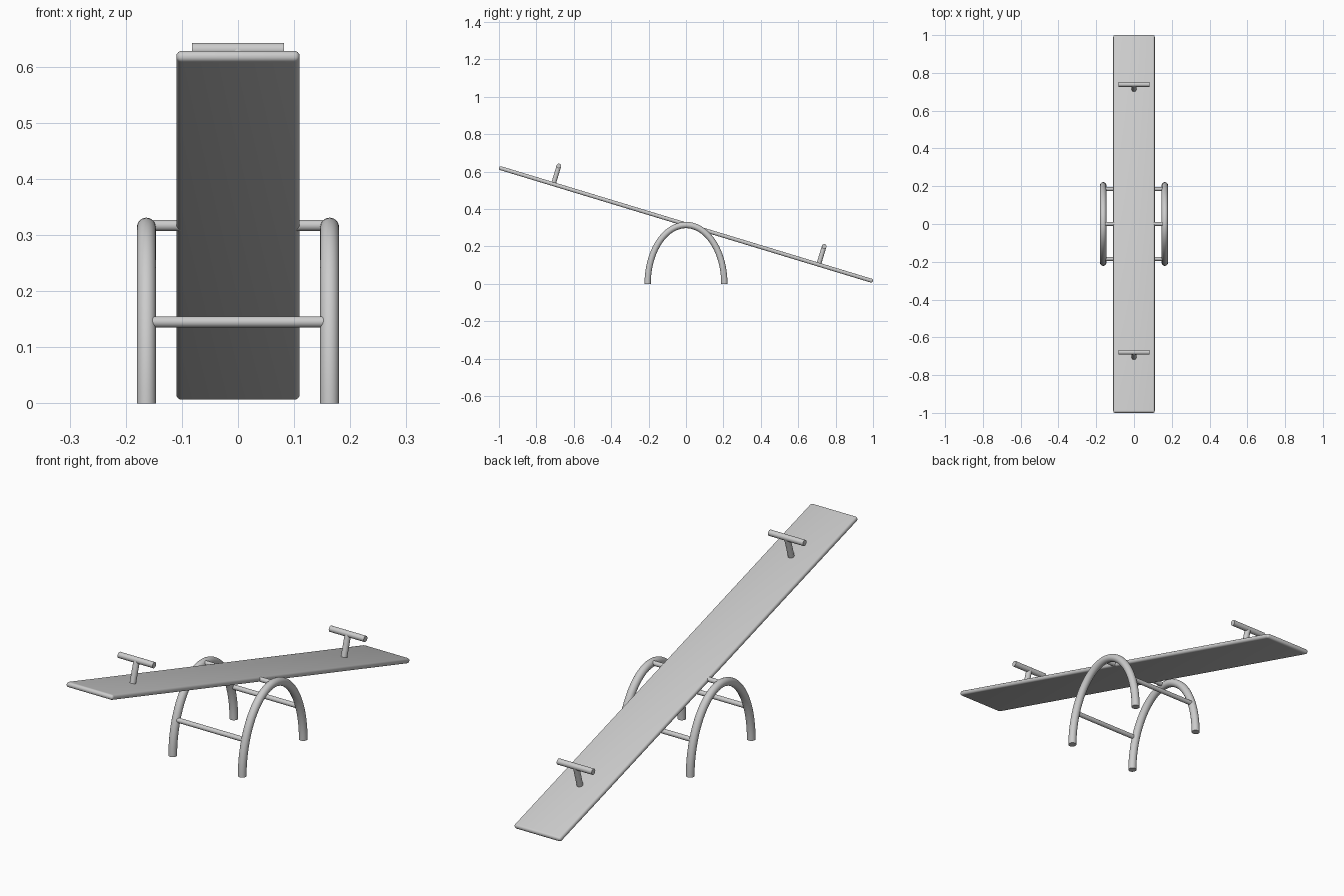
import bpy, bmesh, math
from mathutils import Vector, Matrix

if "Cube" in bpy.data.objects:
    bpy.data.objects.remove(bpy.data.objects["Cube"])

grey = bpy.data.materials.new("light_grey")
grey.diffuse_color = (0.6, 0.6, 0.6, 1)
grey.use_nodes = True
grey.node_tree.nodes["Principled BSDF"].inputs["Base Color"].default_value = grey.diffuse_color

TILT = math.radians(-16.88)      # plank drops towards +y
PIVOT = Vector((0, 0, 0.3172))
tilt_matrix = Matrix.Translation(PIVOT) @ Matrix.Rotation(TILT, 4, 'X')


def finish(name, bm, matrix=Matrix.Identity(4)):
    bmesh.ops.recalc_face_normals(bm, faces=bm.faces[:])
    me = bpy.data.meshes.new(name)
    bm.to_mesh(me)
    bm.free()
    me.transform(matrix)
    me.materials.append(grey)
    ob = bpy.data.objects.new(name, me)
    bpy.context.collection.objects.link(ob)
    bpy.ops.object.select_all(action='DESELECT')
    ob.select_set(True)
    bpy.context.view_layer.objects.active = ob
    bpy.ops.object.shade_smooth_by_angle(angle=math.radians(40))
    return ob


def tube(name, path, radius, matrix=Matrix.Identity(4), sides=24, tangents=None):
    """Capped round tube swept along a planar path."""
    bm = bmesh.new()
    pts = [Vector(p) for p in path]
    rings = []
    for i, p in enumerate(pts):
        t = tangents[i] if tangents else pts[min(i + 1, len(pts) - 1)] - pts[max(i - 1, 0)]
        t = t.normalized()
        # across axis: x for paths in the yz plane, y for bars along x
        a = Vector((0, 1, 0)) if abs(t.x) > 0.9 else Vector((1, 0, 0))
        b = t.cross(a)
        rings.append([bm.verts.new(p + radius * (a * math.cos(w) + b * math.sin(w)))
                      for w in (2 * math.pi * k / sides for k in range(sides))])
    for r, s in zip(rings, rings[1:]):
        for k in range(sides):
            n = (k + 1) % sides
            bm.faces.new((r[k], r[n], s[n], s[k]))
    bm.faces.new(rings[0])
    bm.faces.new(rings[-1])
    return finish(name, bm, matrix)


# Plank with rounded edges
bm = bmesh.new()
bmesh.ops.create_cube(bm, size=1, matrix=Matrix.Diagonal((0.22, 2.089, 0.021, 1)))
bmesh.ops.bevel(bm, geom=bm.edges[:], offset=0.0098, segments=4, profile=0.5, affect='EDGES')
finish("plank", bm, tilt_matrix)

# T-shaped handles standing on the plank
for label, s in (("high", -0.741), ("low", 0.741)):
    tube(label + "_handle_post", [(0, s, 0), (0, s, 0.102)], 0.0125, tilt_matrix)
    tube(label + "_handle_grip", [(-0.082, s, 0.102), (0.082, s, 0.102)], 0.0125, tilt_matrix)

# Half-ellipse support arches
RY, RZ, N = 0.205, 0.314, 40
angles = [math.pi * i / N for i in range(N + 1)]
for label, x in (("left", -0.1632), ("right", 0.1632)):
    tube(label + "_arch",
         [(x, RY * math.cos(a), RZ * math.sin(a)) for a in angles], 0.0168,
         tangents=[Vector((0, -RY * math.sin(a), RZ * math.cos(a))) for a in angles])

# Axle and two lower crossbars joining the arches
for name, y, z in (("axle", 0, 0.317), ("front_crossbar", -0.185, 0.145),
                   ("back_crossbar", 0.185, 0.145)):
    tube(name, [(-0.16, y, z), (0.16, y, z)], 0.01)
